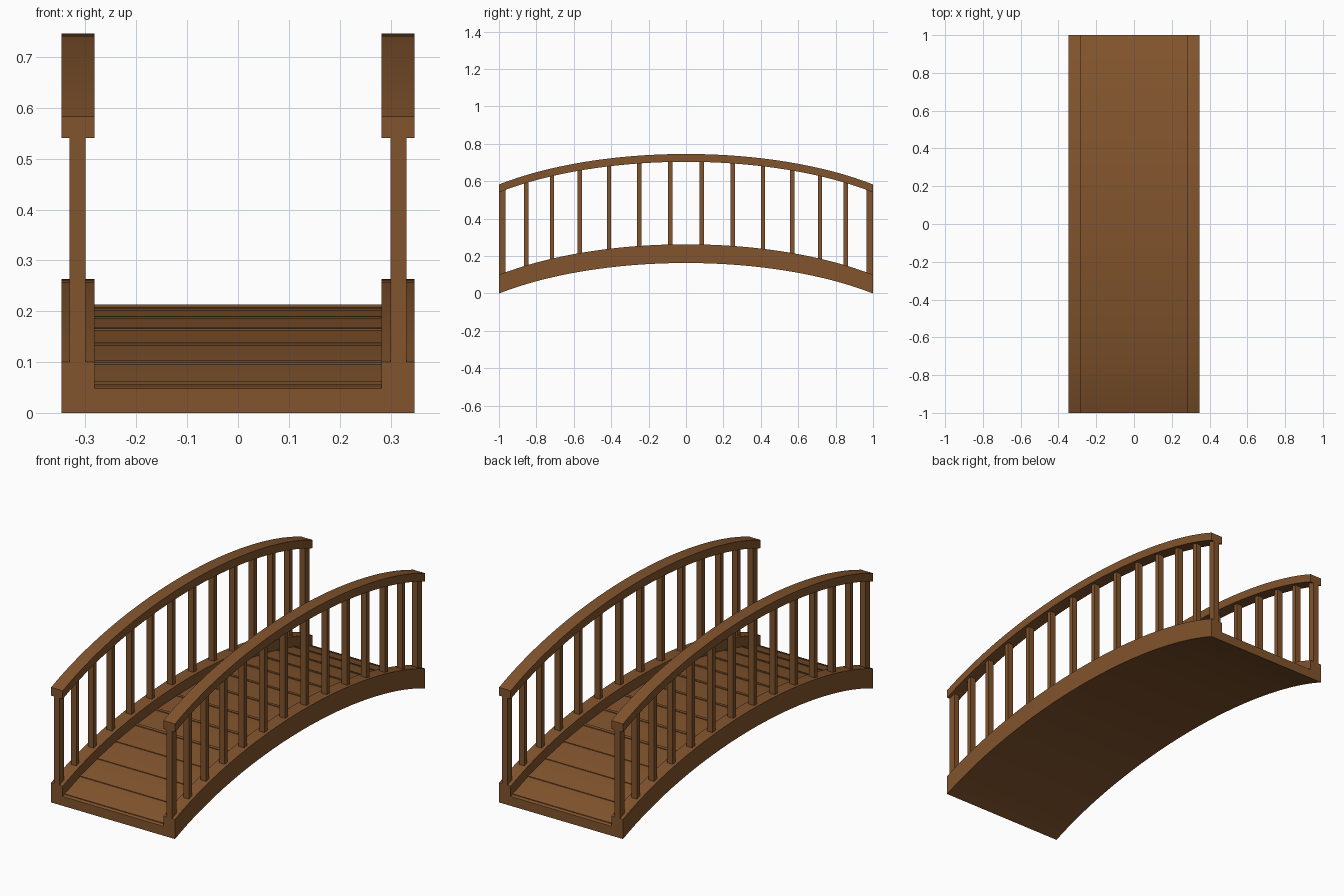
import bpy, bmesh, math

if "Cube" in bpy.data.objects:
    bpy.data.objects.remove(bpy.data.objects["Cube"])

wood = bpy.data.materials.new("brown_wood")
wood.diffuse_color = (0.22, 0.088, 0.026, 1)
wood.use_nodes = True
wood.node_tree.nodes["Principled BSDF"].inputs["Base Color"].default_value = wood.diffuse_color

RISE = 0.163
ROOT2 = math.sqrt(2)


def arc(y):
    """Height of the flattened arch at position y."""
    c = math.sqrt(max(0.0, 1 - (y / ROOT2) ** 2))
    return RISE * (1 - (1 - c) / (1 - math.cos(math.pi / 4)))


def finish(name, bm):
    bmesh.ops.recalc_face_normals(bm, faces=bm.faces)
    me = bpy.data.meshes.new(name)
    bm.to_mesh(me)
    bm.free()
    me.materials.append(wood)
    ob = bpy.data.objects.new(name, me)
    bpy.context.collection.objects.link(ob)
    return ob


def arched_beam(name, x0, x1, low, high, n=32):
    """Rectangular section swept along the arch."""
    bm = bmesh.new()
    prev = None
    for i in range(n + 1):
        y = ROOT2 * math.sin(math.radians(-45 + 90 * i / n))
        z = arc(y)
        ring = [bm.verts.new((x, y, z + o)) for x, o in
                ((x0, low), (x1, low), (x1, high), (x0, high))]
        if prev:
            for k in range(4):
                m = (k + 1) % 4
                bm.faces.new((prev[k], prev[m], ring[m], ring[k]))
        else:
            bm.faces.new(ring)
        prev = ring
    bm.faces.new(prev)
    ob = finish(name, bm)
    for p in ob.data.polygons:
        p.use_smooth = True
    ob.data.set_sharp_from_angle(angle=math.radians(30))
    return ob


def sloped_bar(name, x, y, wx, wy, low, high):
    """Upright or cross bar whose ends follow the arch."""
    bm = bmesh.new()
    bmesh.ops.create_cube(bm, size=1)
    for v in bm.verts:
        py = y + v.co.y * wy
        v.co = (x + v.co.x * wx, py, arc(py) + (high if v.co.z > 0 else low))
    return finish(name, bm)


# Deck slab between the side beams
arched_beam("deck", -0.282, 0.282, 0, 0.0475)

# Side beams and handrails
for side, s in (("left", -1), ("right", 1)):
    a, b = sorted((s * 0.282, s * 0.347))
    arched_beam(side + "_side_beam", a, b, 0, 0.1)
    arched_beam(side + "_handrail", a, b, 0.541, 0.583)

# Balusters with matching cross battens on the deck
for i in range(14):
    y = 0.979 * ROOT2 * math.sin(math.radians((i - 6.5) * 90 / 13))
    end = i in (0, 13)
    post_y = math.copysign(0.9825, y) if end else y
    sloped_bar(f"batten_{i + 1}", 0, y, 0.57, 0.015, 0.03, 0.051)
    for side, s in (("left", -1), ("right", 1)):
        name = f"{side}_end_post" if end else f"{side}_baluster_{i}"
        sloped_bar(name, s * 0.3155, post_y, 0.031, 0.035 if end else 0.023,
                   0.08, 0.55)
